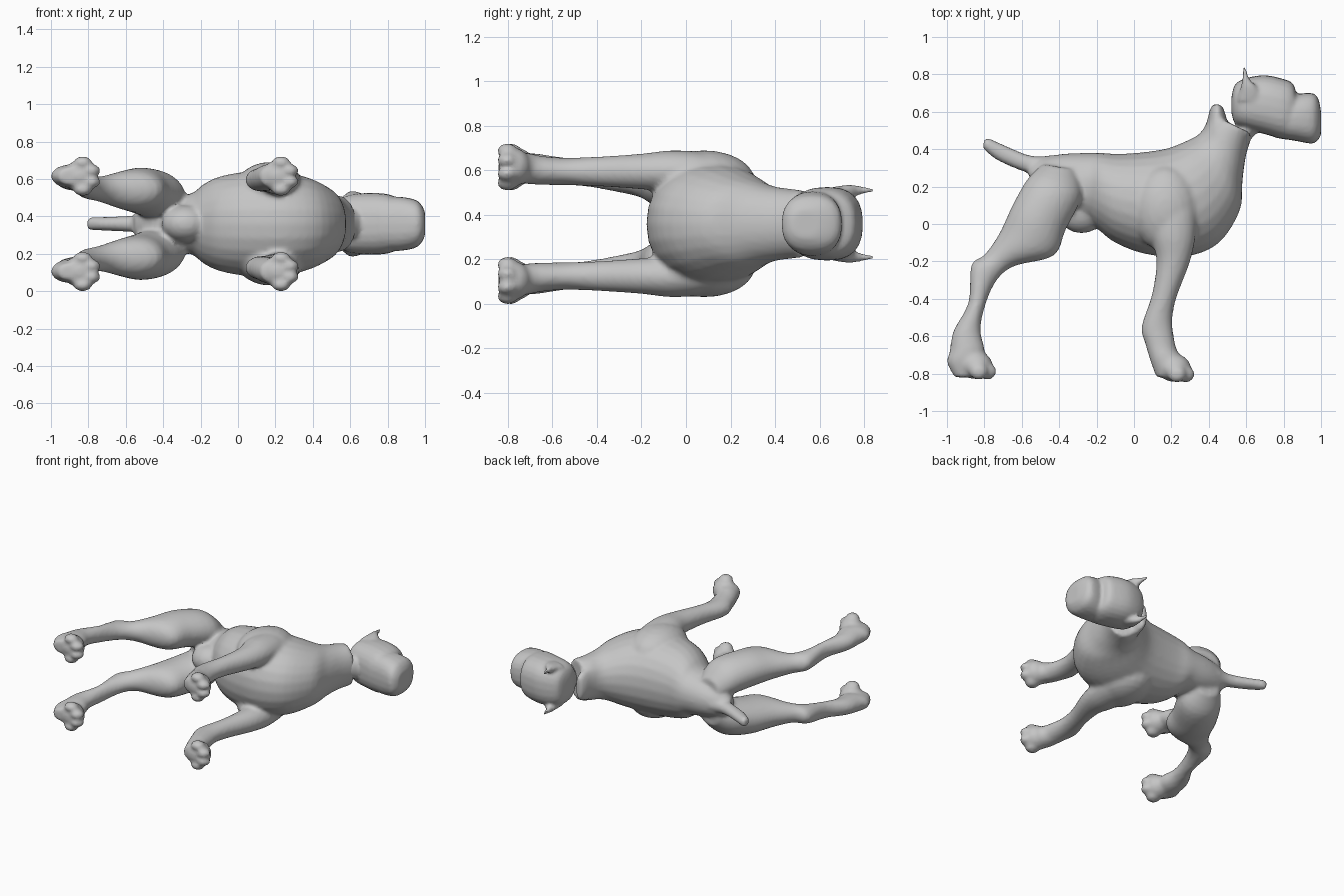
import bpy, bmesh, math
from mathutils import Vector

MID = 0.36  # height of the symmetry plane of the animal lying on its side

grey = bpy.data.materials.new("warm grey")
grey.diffuse_color = (0.56, 0.56, 0.56, 1)


def spline(rows, steps):
    """Catmull-Rom interpolation through rows of numbers."""
    out, n = [], len(rows)
    for i in range(n - 1):
        a, b, c, d = (rows[max(0, min(n - 1, i + k))] for k in (-1, 0, 1, 2))
        for s in range(steps):
            t = s / steps
            out.append([0.5 * (2 * q + (r - p) * t + (2 * p - 5 * q + 4 * r - u) * t * t
                               + (3 * q - p - 3 * r + u) * t ** 3)
                        for p, q, r, u in zip(a, b, c, d)])
    return out + [list(rows[-1])]


def loft(name, rows, side=1, power=1.0, steps=4, sides=24):
    """Skin sections given as: edge point A (x, y), edge point B (x, y), side offset, half width."""
    bm = bmesh.new()
    rings = []
    for ax, ay, bx, by, off, hw in spline(rows, steps):
        a, b = Vector((ax, ay, 0)), Vector((bx, by, 0))
        ring = []
        for k in range(sides):
            t = 2 * math.pi * k / sides
            c, s = math.cos(t), math.sin(t)
            c = math.copysign(abs(c) ** power, c)
            s = math.copysign(abs(s) ** power, s)
            p = (a + b) / 2 + (a - b) / 2 * c
            p.z = MID + side * off + hw * s
            ring.append(bm.verts.new(p))
        rings.append(ring)
    for r, q in zip(rings, rings[1:]):
        for k in range(sides):
            j = (k + 1) % sides
            bm.faces.new((r[k], r[j], q[j], q[k]))
    bm.faces.new(rings[0])
    bm.faces.new(rings[-1])
    bmesh.ops.recalc_face_normals(bm, faces=bm.faces)
    return finish(name, bm)


def ball(name, x, y, off, size):
    bm = bmesh.new()
    bmesh.ops.create_uvsphere(bm, u_segments=20, v_segments=12, radius=1)
    for v in bm.verts:
        v.co = Vector((x + v.co.x * size[0], y + v.co.y * size[1], MID + off + v.co.z * size[2]))
    return finish(name, bm)


def finish(name, bm):
    me = bpy.data.meshes.new(name)
    bm.to_mesh(me)
    bm.free()
    ob = bpy.data.objects.new(name, me)
    bpy.context.collection.objects.link(ob)
    me.materials.append(grey)
    return ob


def fuse(name, parts, voxel, rounds):
    """Merge overlapping parts into one soft skin."""
    bpy.ops.object.select_all(action='DESELECT')
    for p in parts:
        p.select_set(True)
    ob = parts[0]
    bpy.context.view_layer.objects.active = ob
    bpy.ops.object.join()
    ob.name = name
    m = ob.modifiers.new("skin", 'REMESH')
    m.mode, m.voxel_size = 'VOXEL', voxel
    m = ob.modifiers.new("soften", 'SMOOTH')
    m.factor, m.iterations = 0.5, rounds
    for m in list(ob.modifiers):
        bpy.ops.object.modifier_apply(modifier=m.name)
    bpy.ops.object.shade_smooth_by_angle(angle=math.radians(50))
    return ob


# Torso from rump to the cut end of the neck
body = [loft("torso", [
    (-0.57, 0.31, -0.55, 0.22, 0, 0.05),
    (-0.50, 0.35, -0.46, 0.12, 0, 0.11),
    (-0.38, 0.375, -0.33, 0.06, 0, 0.14),
    (-0.24, 0.38, -0.25, 0.02, 0, 0.165),
    (-0.17, 0.38, -0.19, -0.03, 0, 0.215),
    (-0.08, 0.375, -0.10, -0.10, 0, 0.255),
    (0.06, 0.385, 0.06, -0.16, 0, 0.28),
    (0.18, 0.405, 0.27, -0.175, 0, 0.28),
    (0.27, 0.44, 0.45, -0.105, 0, 0.25),
    (0.34, 0.475, 0.565, 0.07, 0, 0.20),
    (0.375, 0.515, 0.58, 0.23, 0, 0.17),
    (0.395, 0.55, 0.60, 0.37, 0, 0.158),
    (0.44, 0.575, 0.635, 0.48, 0, 0.15)], 1, 0.95)]
# Raised crest at the back of the neck
body.append(loft("neck_crest", [
    (0.36, 0.48, 0.50, 0.46, 0, 0.13),
    (0.39, 0.55, 0.50, 0.52, 0, 0.12),
    (0.405, 0.61, 0.49, 0.585, 0, 0.105),
    (0.425, 0.645, 0.47, 0.635, 0, 0.08)]))

# Tail and the bulge under the belly
body.append(loft("tail", [
    (-0.42, 0.37, -0.44, 0.25, 0, 0.06),
    (-0.55, 0.365, -0.56, 0.27, 0, 0.045),
    (-0.70, 0.425, -0.72, 0.335, 0, 0.037),
    (-0.78, 0.46, -0.80, 0.395, 0, 0.034),
    (-0.80, 0.45, -0.81, 0.41, 0, 0.02)]))
body.append(ball("belly_bulge", -0.28, 0.07, 0, (0.13, 0.12, 0.10)))

for side in (1, -1):
    # Shoulder mass and front leg
    body.append(ball("shoulder", 0.17, 0.08, side * 0.195, (0.18, 0.23, 0.135)))
    body.append(loft("front_leg", [
        (0.13, 0.23, 0.29, 0.23, 0.17, 0.06),
        (0.08, 0.12, 0.33, 0.12, 0.215, 0.095),
        (0.09, -0.05, 0.33, -0.05, 0.235, 0.095),
        (0.12, -0.20, 0.30, -0.20, 0.235, 0.08),
        (0.095, -0.38, 0.225, -0.40, 0.235, 0.067),
        (0.04, -0.55, 0.205, -0.53, 0.235, 0.062),
        (0.06, -0.64, 0.225, -0.66, 0.24, 0.065),
        (0.09, -0.74, 0.25, -0.71, 0.25, 0.07),
        (0.12, -0.82, 0.27, -0.81, 0.255, 0.06)], side))
    # Thigh, hock and lower hind leg
    body.append(loft("hind_leg", [
        (-0.49, 0.32, -0.31, 0.29, 0.09, 0.08),
        (-0.57, 0.24, -0.28, 0.15, 0.145, 0.125),
        (-0.65, 0.10, -0.365, -0.03, 0.175, 0.125),
        (-0.72, -0.05, -0.43, -0.17, 0.18, 0.108),
        (-0.80, -0.165, -0.64, -0.225, 0.185, 0.07),
        (-0.87, -0.22, -0.74, -0.31, 0.20, 0.065),
        (-0.885, -0.42, -0.80, -0.45, 0.225, 0.06),
        (-0.965, -0.57, -0.82, -0.57, 0.24, 0.06),
        (-0.985, -0.68, -0.80, -0.66, 0.25, 0.065),
        (-1.0, -0.74, -0.80, -0.72, 0.255, 0.06),
        (-0.96, -0.82, -0.84, -0.82, 0.255, 0.045)], side))
    # Paws with four toes each
    for px, drop in ((0.215, 0.015), (-0.845, 0)):
        body.append(ball("paw", px, -0.755 - drop, side * 0.255, (0.09, 0.075, 0.085)))
        for t, fx in ((-0.072, 0.015), (-0.03, 0.06), (0.03, 0.06), (0.072, 0.015)):
            body.append(ball("toe", px + fx, -0.788 - drop, side * 0.255 + t, (0.05, 0.046, 0.034)))

fuse("body", body, 0.014, 4)

# Head with blocky skull and muzzle
head = [loft("skull", [
    (0.52, 0.67, 0.52, 0.60, 0, 0.06),
    (0.54, 0.745, 0.54, 0.535, 0, 0.12),
    (0.60, 0.78, 0.59, 0.51, 0, 0.155),
    (0.70, 0.795, 0.70, 0.48, 0, 0.165),
    (0.80, 0.775, 0.79, 0.455, 0, 0.16),
    (0.85, 0.75, 0.85, 0.45, 0, 0.14),
    (0.87, 0.69, 0.87, 0.45, 0, 0.12)], 1, 0.8)]
head.append(loft("muzzle", [
    (0.76, 0.69, 0.76, 0.46, 0, 0.14),
    (0.86, 0.695, 0.86, 0.445, 0, 0.145),
    (0.95, 0.70, 0.95, 0.43, 0, 0.128),
    (0.985, 0.67, 0.985, 0.45, 0, 0.095),
    (1.0, 0.60, 1.0, 0.48, 0, 0.06)], 1, 0.8))
# Small throat link between neck and jaw
head.append(loft("throat", [
    (0.50, 0.50, 0.59, 0.40, 0, 0.08),
    (0.56, 0.53, 0.64, 0.47, 0, 0.08),
    (0.62, 0.60, 0.70, 0.52, 0, 0.08)]))
# Pointed ears
for side in (1, -1):
    head.append(loft("ear", [
        (0.55, 0.66, 0.70, 0.66, 0.13, 0.035),
        (0.57, 0.73, 0.66, 0.73, 0.145, 0.03),
        (0.58, 0.78, 0.615, 0.78, 0.15, 0.02),
        (0.583, 0.84, 0.597, 0.84, 0.152, 0.01)], side))
fuse("head", head, 0.012, 2)
